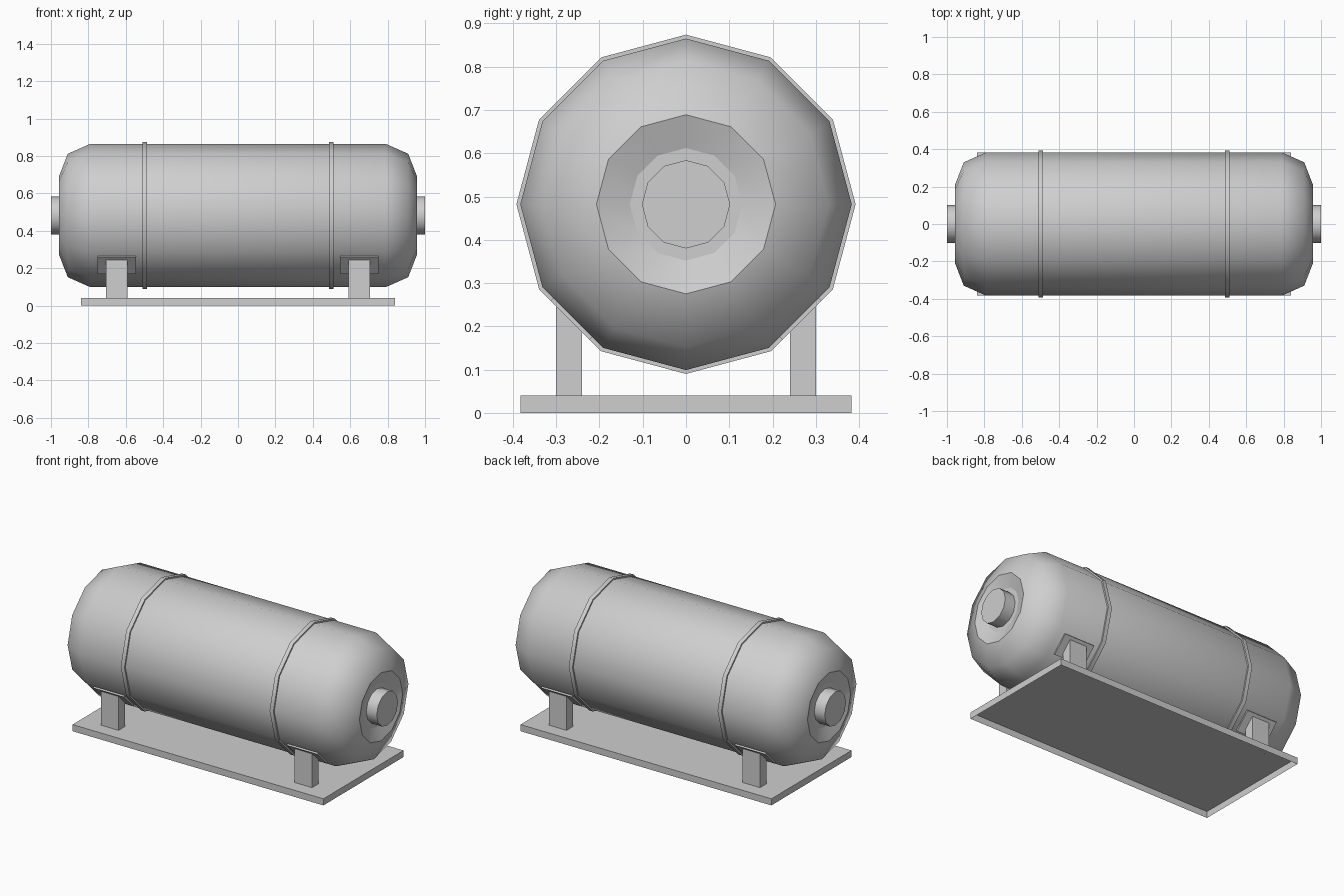
import bpy, bmesh
from math import cos, sin, pi, radians
from mathutils import Matrix

AXIS_Z = 0.482
SIDES = 12

cube = bpy.data.objects.get("Cube")
if cube:
    bpy.data.objects.remove(cube, do_unlink=True)

grey = bpy.data.materials.new("light_grey")
grey.use_nodes = True
colour = (0.62, 0.62, 0.62, 1)
grey.diffuse_color = colour
grey.node_tree.nodes["Principled BSDF"].inputs["Base Color"].default_value = colour


def finish(name, bm, smooth_angle=None):
    mesh = bpy.data.meshes.new(name)
    bm.to_mesh(mesh)
    bm.free()
    mesh.materials.append(grey)
    obj = bpy.data.objects.new(name, mesh)
    bpy.context.collection.objects.link(obj)
    if smooth_angle:
        bpy.ops.object.select_all(action='DESELECT')
        obj.select_set(True)
        bpy.context.view_layer.objects.active = obj
        bpy.ops.object.shade_smooth_by_angle(angle=radians(smooth_angle))
    return obj


def lathe(name, profile, smooth_angle):
    """Spin (x, radius) points about the tank axis."""
    bm = bmesh.new()
    rings = []
    for x, r in profile:
        angles = [2 * pi * k / SIDES for k in range(SIDES)]
        rings.append([bm.verts.new((x, r * cos(a), AXIS_Z + r * sin(a))) for a in angles])
    for a, b in zip(rings, rings[1:]):
        for k in range(SIDES):
            n = (k + 1) % SIDES
            bm.faces.new((a[k], a[n], b[n], b[k]))
    bmesh.ops.remove_doubles(bm, verts=bm.verts[:], dist=0.0001)
    return finish(name, bm, smooth_angle)


def box(name, centre, size, tilt=0, open_bottom=False):
    bm = bmesh.new()
    matrix = (Matrix.Translation(centre) @ Matrix.Rotation(tilt, 4, 'X')
              @ Matrix.Diagonal((*size, 1)))
    bmesh.ops.create_cube(bm, size=1, matrix=matrix)
    if open_bottom:
        bm.normal_update()
        under = [f for f in bm.faces if f.normal.z < -0.9]
        bmesh.ops.delete(bm, geom=under, context='FACES')
    return finish(name, bm)


def mirrored(profile):
    return [(-x, r) for x, r in reversed(profile)]


# Tank shell with rounded shoulders
shoulder = [(0.79, 0.383), (0.91, 0.33), (0.958, 0.207)]
lathe("tank_shell", mirrored(shoulder) + shoulder, 60)

# Dished ends, end knobs and bands
dish = [(0.958, 0.207), (0.93, 0.13), (0.93, 0)]
knob = [(0.92, 0.102), (1, 0.102), (1, 0)]
for side, sign in (("left", 1), ("right", -1)):
    pick = (lambda p: p) if sign > 0 else mirrored
    lathe("end_dish_" + side, pick(dish), 15)
    lathe("end_knob_" + side, pick(knob), 40)
    band = [(0.486, 0.37), (0.486, 0.392), (0.511, 0.392), (0.511, 0.37)]
    lathe("band_" + side, pick(band), 40)

# Base tray, open underneath
box("base_plate", (0, 0, 0.02), (1.68, 0.766, 0.04), open_bottom=True)

# Four legs with saddle pads lying against the lower tank facets
for side, sx in (("left", 1), ("right", -1)):
    for end, sy in (("back", 1), ("front", -1)):
        box(f"leg_{end}_{side}", (sx * 0.648, sy * 0.27, 0.1425), (0.116, 0.06, 0.205))
        reach = 0.367 * cos(pi / 4)
        box(f"saddle_pad_{end}_{side}", (sx * 0.648, sy * reach, AXIS_Z - reach),
            (0.205, 0.128, 0.024), tilt=-sy * radians(135))
